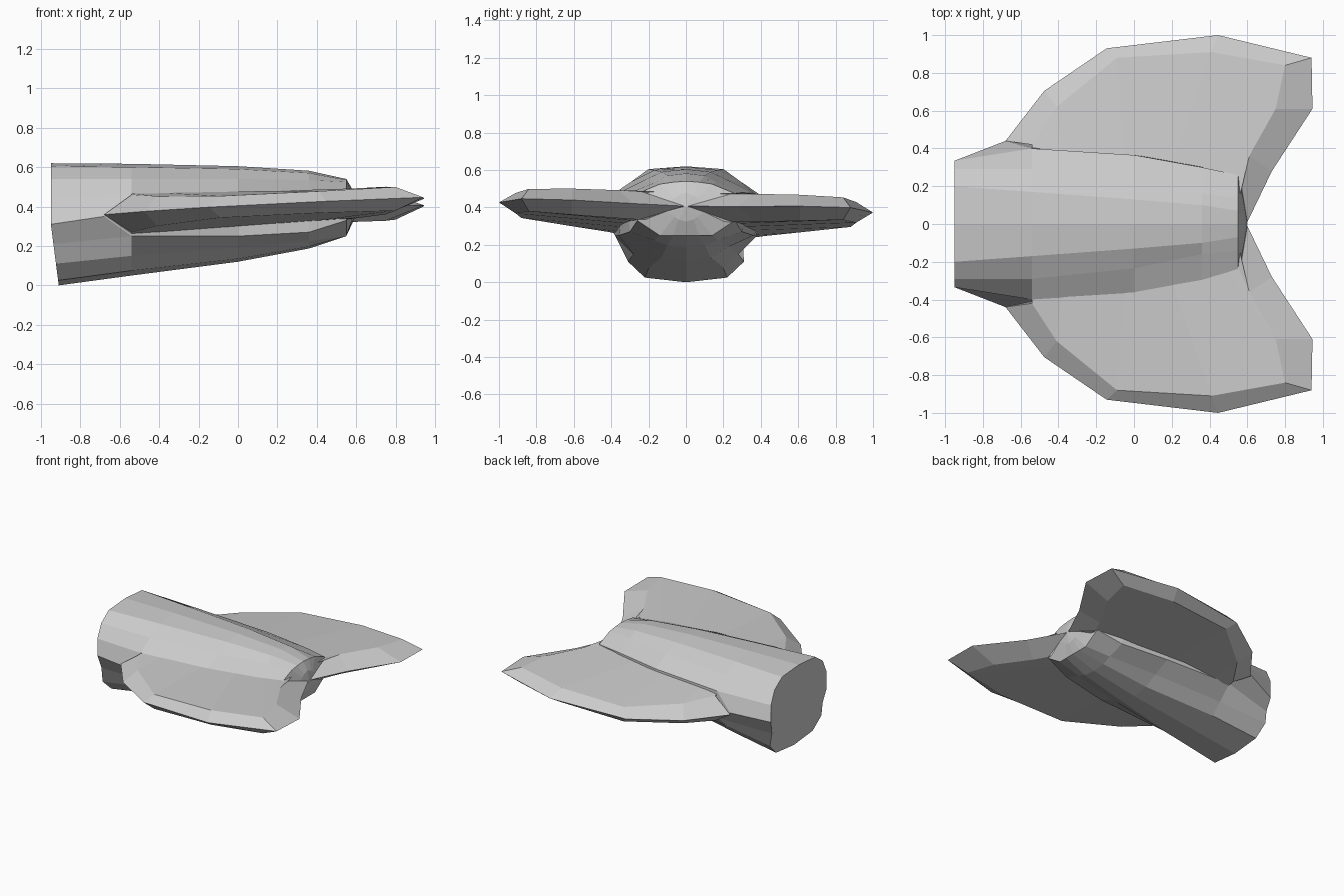
import bpy, bmesh

if "Cube" in bpy.data.objects:
    bpy.data.objects.remove(bpy.data.objects["Cube"])


def finish(bm, name):
    bmesh.ops.remove_doubles(bm, verts=bm.verts, dist=0.0005)
    bmesh.ops.recalc_face_normals(bm, faces=bm.faces)
    me = bpy.data.meshes.new(name)
    bm.to_mesh(me)
    bm.free()
    ob = bpy.data.objects.new(name, me)
    bpy.context.collection.objects.link(ob)
    return ob


def bridge(bm, a, b):
    n = len(a)
    for i in range(n):
        bm.faces.new((a[i], a[(i + 1) % n], b[(i + 1) % n], b[i]))


# Tail stock: half sections (y, z) from top centre to bottom centre
sections = [
    (-0.95, [(0, .62), (.2, .605), (.29, .54), (.335, .44), (.335, .31),
             (.305, .21), (.31, .11), (.22, .025), (0, 0)]),
    (-0.54, [(0, .617), (.17, .6), (.29, .54), (.4, .465), (.44, .35),
             (.38, .25), (.28, .15), (.2, .075), (0, .05)]),
    (0.0, [(0, .605), (.13, .59), (.235, .54), (.365, .475), (.35, .36),
           (.36, .25), (.23, .19), (.13, .135), (0, .12)]),
    (0.36, [(0, .582), (.1, .57), (.16, .535), (.3, .48), (.31, .38),
            (.3, .27), (.17, .225), (.1, .197), (0, .187)]),
    (0.55, [(0, .54), (.07, .535), (.14, .525), (.26, .475), (.24, .4),
            (.26, .33), (.14, .25), (.07, .25), (0, .25)]),
    (0.585, [(0, .48), (.04, .465), (.06, .45), (.1, .425), (.1, .4),
             (.1, .375), (.06, .35), (.04, .335), (0, .325)]),
]

bm = bmesh.new()
rings = []
for k, (x, half) in enumerate(sections):
    pts = []
    for i, (y, z) in enumerate(half):
        px = x
        if k == 0:
            px += 0.04 * max(0, 0.31 - z) / 0.31     # slanted cut end
        if k == 1 and i == 4:
            px -= 0.14                               # leading edge root
        pts.append((px, y, z))
    pts += [(p[0], -p[1], p[2]) for p in reversed(pts[1:-1])]
    rings.append([bm.verts.new(p) for p in pts])
for a, b in zip(rings, rings[1:]):
    bridge(bm, a, b)
bm.faces.new(rings[0])
apex = bm.verts.new((0.6, 0, 0.4))
last = rings[-1]
for i in range(len(last)):
    bm.faces.new((last[i], last[(i + 1) % len(last)], apex))
finish(bm, "tail_stock")

# Flukes: ribs of rim (x, y), inner (x, y), inner half thickness, root (x, y)
ribs = [
    (-.68, .44, -.54, .42, .095, -.54, .36),
    (-.475, .705, -.41, .62, .075, -.38, .35),
    (-.145, .93, -.09, .88, .055, -.05, .34),
    (.445, 1.0, .41, .91, .055, .2, .31),
    (.94, .88, .8, .84, .06, .4, .27),
    (.945, .61, .75, .61, .07, .5, .24),
    (.73, .28, .61, .36, .075, .54, .2),
    (.6, .01, .56, .25, .077, .55, .1),
]


def mid_z(x, y):
    return .347 + (x + .68) * .047 - .027 * y


def fluke(name, side):
    bm = bmesh.new()
    rows = []
    for rx, ry, ix, iy, t, ox, oy in ribs:
        zi, zo = mid_z(ix, iy * side), mid_z(ox, oy * side)
        h = .105 - .03 * (ox + .54)
        pts = [(ox, oy, zo + h), (ix, iy, zi + t), (rx, ry, mid_z(rx, ry * side)),
               (ix, iy, zi - t), (ox, oy, zo - h)]
        rows.append([bm.verts.new((x, y * side, z)) for x, y, z in pts])
    for a, b in zip(rows, rows[1:]):
        bridge(bm, a, b)
    bm.faces.new(rows[0])
    bm.faces.new(rows[-1])
    finish(bm, name)


fluke("left_fluke", 1)
fluke("right_fluke", -1)
